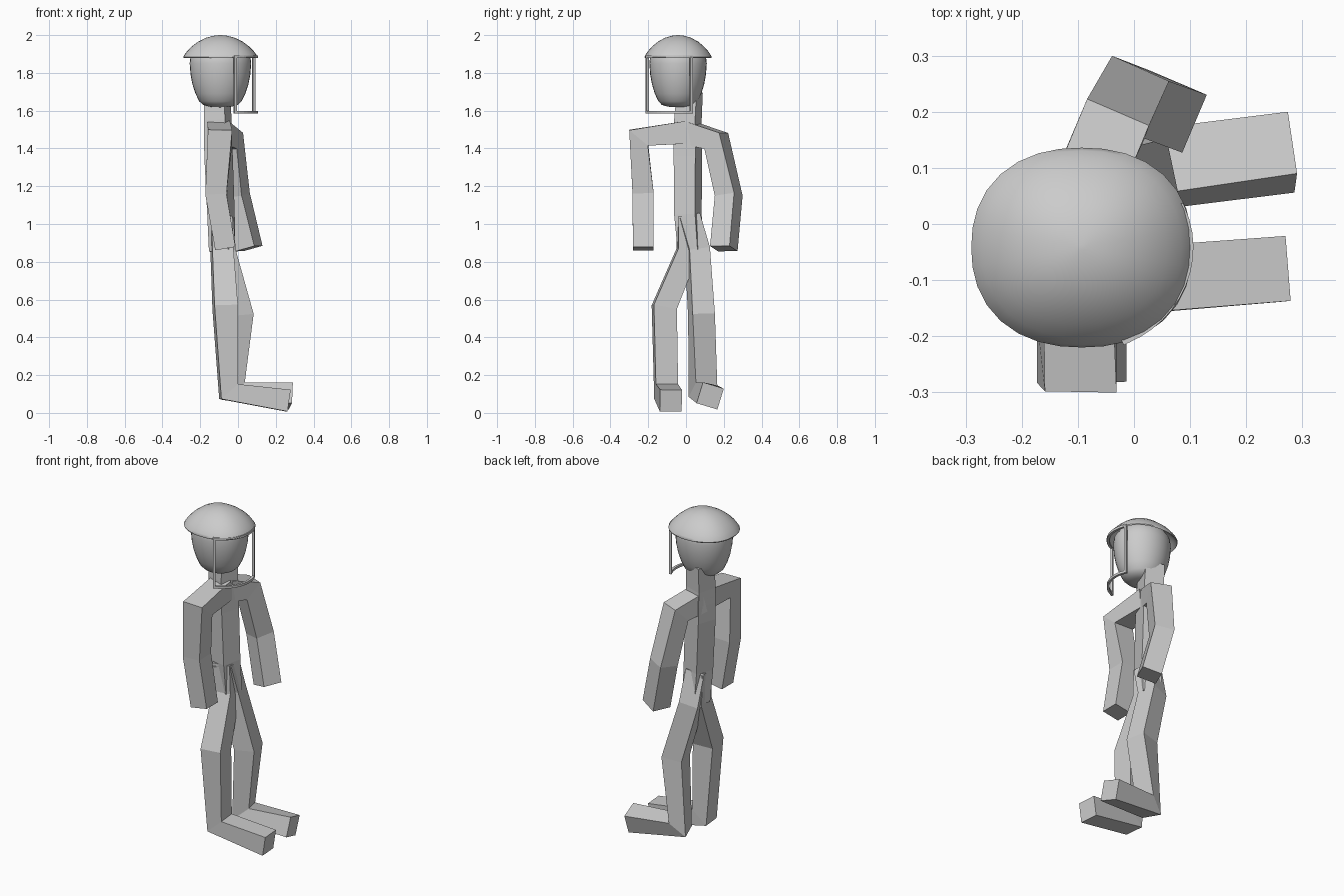
import bpy, bmesh, math
from mathutils import Vector

if "Cube" in bpy.data.objects:
    bpy.data.objects.remove(bpy.data.objects["Cube"])


def finish(name, bm, smooth=False):
    bmesh.ops.recalc_face_normals(bm, faces=bm.faces)
    me = bpy.data.meshes.new(name)
    bm.to_mesh(me)
    bm.free()
    ob = bpy.data.objects.new(name, me)
    bpy.context.collection.objects.link(ob)
    if smooth:
        for o in bpy.context.selected_objects:
            o.select_set(False)
        ob.select_set(True)
        bpy.context.view_layer.objects.active = ob
        bpy.ops.object.shade_smooth_by_angle(angle=math.radians(50))
    return ob


def limb(name, path, half, lateral):
    """Square bar swept along a path; 'lateral' fixes its sideways axis."""
    pts = [Vector(p) for p in path]
    halves = half if isinstance(half, (list, tuple)) else [half] * len(pts)
    bm = bmesh.new()
    rings = []
    for i, p in enumerate(pts):
        t = Vector()
        if i > 0:
            t += (p - pts[i - 1]).normalized()
        if i < len(pts) - 1:
            t += (pts[i + 1] - p).normalized()
        t.normalize()
        u = Vector(lateral)
        u = (u - t * u.dot(t)).normalized()
        v = t.cross(u)
        h = halves[i]
        rings.append([bm.verts.new(p + u * h * a + v * h * b)
                      for a, b in ((-1, -1), (1, -1), (1, 1), (-1, 1))])
    for r, s in zip(rings, rings[1:]):
        for k in range(4):
            bm.faces.new((r[k], r[(k + 1) % 4], s[(k + 1) % 4], s[k]))
    bm.faces.new(rings[0])
    bm.faces.new(rings[-1])
    return finish(name, bm)


CX, CY = -0.093, -0.042


def lathe(name, profile, rx, ry, power, n=32):
    """Turned shape with a slightly squared oval section; profile = (radius factor, z)."""
    bm = bmesh.new()
    rings = []
    for f, z in profile:
        ring = []
        for k in range(n):
            a = 2 * math.pi * k / n
            c, s = math.cos(a), math.sin(a)
            d = (abs(c) ** power + abs(s) ** power) ** (-1 / power)
            ring.append(bm.verts.new((CX + rx * f * d * c, CY + ry * f * d * s, z)))
        rings.append(ring)
    for r, s in zip(rings, rings[1:]):
        for k in range(n):
            bm.faces.new((r[k], r[(k + 1) % n], s[(k + 1) % n], s[k]))
    bm.faces.new(rings[0])
    bm.faces.new(rings[-1])
    return finish(name, bm, True)


# trunk and neck
limb("torso", [(-.085, .025, .86), (-.09, .01, 1.05), (-.103, .01, 1.36), (-.105, .01, 1.5)],
     [.055, .058, .06, .06], (.3, .95, 0))
limb("neck", [(-.105, .01, 1.46), (-.107, .01, 1.55), (-.11, .02, 1.70)],
     [.06, .058, .055], (.3, .95, 0))

# arms
limb("left_arm", [(-.103, .0, 1.485), (-.095, -.25, 1.457), (-.117, -.227, 1.16), (-.067, -.227, .87)],
     [.06, .064, .056, .054], (1, 0, 0))
limb("right_arm", [(-.103, .02, 1.48), (-.045, .16, 1.44), (-.01, .226, 1.15), (.058, .20, .87)],
     [.06, .06, .056, .056], (.92, -.39, 0))

# legs with feet
limb("left_leg", [(-.09, .01, 1.04), (-.085, .01, .86), (-.068, -.115, .56), (-.05, -.105, .113), (.266, -.08, .065)],
     [.055, .056, .062, .059, .058], (-.1, 1, 0))
limb("right_leg", [(-.09, .01, 1.04), (-.08, .06, .86), (.012, .082, .52), (-.025, .09, .115), (.28, .128, .09)],
     [.055, .056, .06, .06, .058], (-.18, 1, -.3))

# head
lathe("head", [(.05, 1.962), (.45, 1.955), (.8, 1.93), (.97, 1.89), (1, 1.85), (.97, 1.79), (.91, 1.74),
               (.81, 1.69), (.69, 1.65), (.56, 1.63), (.35, 1.621), (.05, 1.618)], .163, .152, 2.0)

# helmet shell with a rolled rim and hollow underside
lathe("helmet", [(.03, 2.0), (.2, 1.996), (.4, 1.985), (.6, 1.965), (.77, 1.94), (.9, 1.914), (.97, 1.895),
                 (1, 1.884), (.985, 1.878), (.94, 1.884), (.87, 1.90), (.72, 1.93), (.45, 1.963), (.03, 1.975)],
      .197, .178, 2.25)


# visor frame hanging from the rim, following its curve
def rim_point(deg, z):
    a = math.radians(deg)
    return Vector((CX + .192 * math.cos(a), CY + .18 * math.sin(a), z))


A0, A1, STEPS = -66, 23, 12
arc = [A0 + (A1 - A0) * i / STEPS for i in range(STEPS + 1)]
for label, z in (("top", 1.885), ("bottom", 1.592)):
    limb("visor_" + label, [rim_point(a, z) for a in arc], .007, (0, 0, 1))
for label, a in (("left", A0), ("right", A1)):
    radial = (math.cos(math.radians(a)), math.sin(math.radians(a)), 0)
    limb("visor_" + label, [rim_point(a, 1.585), rim_point(a, 1.892)], .007, radial)
